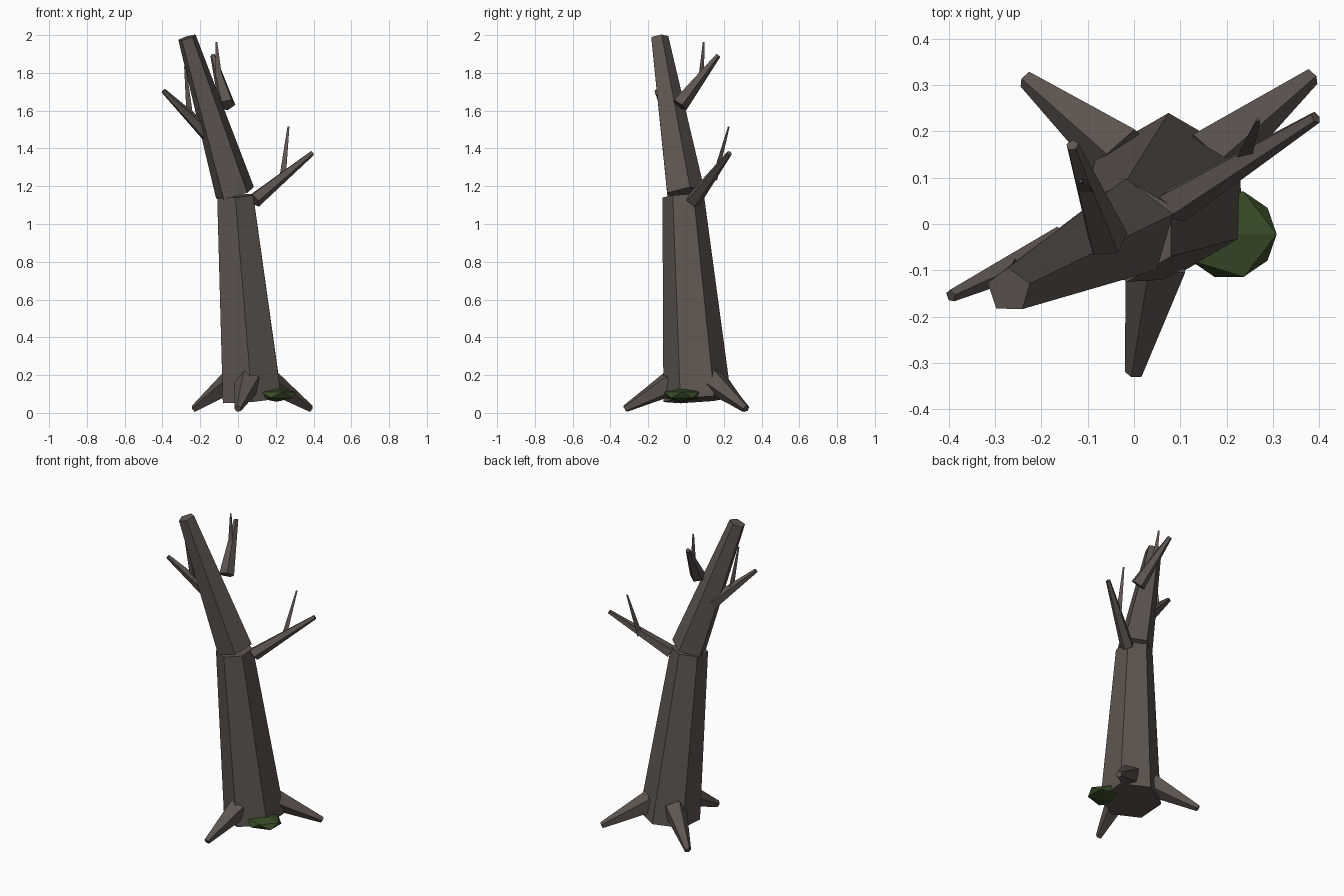
import bpy, bmesh, math
from mathutils import Vector, Matrix

if "Cube" in bpy.data.objects:
    bpy.data.objects.remove(bpy.data.objects["Cube"])


def material(name, rgb):
    m = bpy.data.materials.new(name)
    m.diffuse_color = (*rgb, 1)
    m.use_nodes = True
    m.node_tree.nodes["Principled BSDF"].inputs["Base Color"].default_value = m.diffuse_color
    return m


bark = material("grey_brown_bark", (0.112, 0.090, 0.079))
moss_green = material("dark_moss_green", (0.040, 0.072, 0.022))


def finish(name, bm, mat):
    me = bpy.data.meshes.new(name)
    bm.to_mesh(me)
    bm.free()
    me.materials.append(mat)
    ob = bpy.data.objects.new(name, me)
    bpy.context.collection.objects.link(ob)
    return ob


def limb(name, start, end, r1, r2, sides, turn=90):
    """Tapered faceted limb between two points, with a corner at angle 'turn'."""
    a, b = Vector(start), Vector(end)
    rot = Vector((0, 0, 1)).rotation_difference(b - a)
    bm = bmesh.new()
    rings = []
    for c, r in ((a, r1), (b, r2)):
        ring = []
        for i in range(sides):
            t = math.radians(turn) + i * math.tau / sides
            ring.append(bm.verts.new(c + rot @ Vector((r * math.cos(t), r * math.sin(t), 0))))
        rings.append(ring)
    low, top = rings
    for i in range(sides):
        j = (i + 1) % sides
        bm.faces.new((low[i], low[j], top[j], top[i]))
    bm.faces.new(low[::-1])
    bm.faces.new(top)
    return finish(name, bm, bark)


# Trunk in two leaning sections
limb("lower_trunk", (0.075, 0.06, 0.07), (-0.015, -0.015, 1.148), 0.18, 0.11, 6)
limb("upper_trunk", (-0.015, -0.01, 1.16), (-0.27, -0.143, 1.987), 0.11, 0.05, 5)

# Roots
for name, start, end in (
        ("back_right_root", (0.15, 0.135, 0.175), (0.383, 0.318, 0.022)),
        ("back_left_root", (-0.02, 0.145, 0.175), (-0.232, 0.312, 0.022)),
        ("front_root", (0.053, -0.075, 0.16), (0.0, -0.322, 0.022))):
    limb(name, start, end, 0.072, 0.02, 5)

# Branches, each with a thin twig
for name, start, end, r, t0, t1 in (
        ("right_branch", (0.085, 0.04, 1.125), (0.392, 0.23, 1.375), 0.042,
         (0.235, 0.145, 1.235), (0.267, 0.225, 1.515)),
        ("left_branch", (-0.16, -0.045, 1.475), (-0.395, -0.155, 1.705), 0.042,
         (-0.255, -0.09, 1.57), (-0.28, -0.138, 1.835)),
        ("back_branch", (-0.058, -0.035, 1.63), (-0.133, 0.17, 1.892), 0.046,
         (-0.1, 0.075, 1.765), (-0.115, 0.092, 1.963))):
    limb(name, start, end, r, 0.014, 5)
    limb(name + "_twig", t0, t1, 0.02, 0.006, 3)

# Flattened moss clump at the foot
bm = bmesh.new()
bmesh.ops.create_icosphere(bm, subdivisions=1, radius=1)
bm.transform(Matrix.Translation((0.205, -0.022, 0.095))
             @ Matrix.Diagonal((0.115, 0.108, 0.036, 1)))
finish("moss_clump", bm, moss_green)
